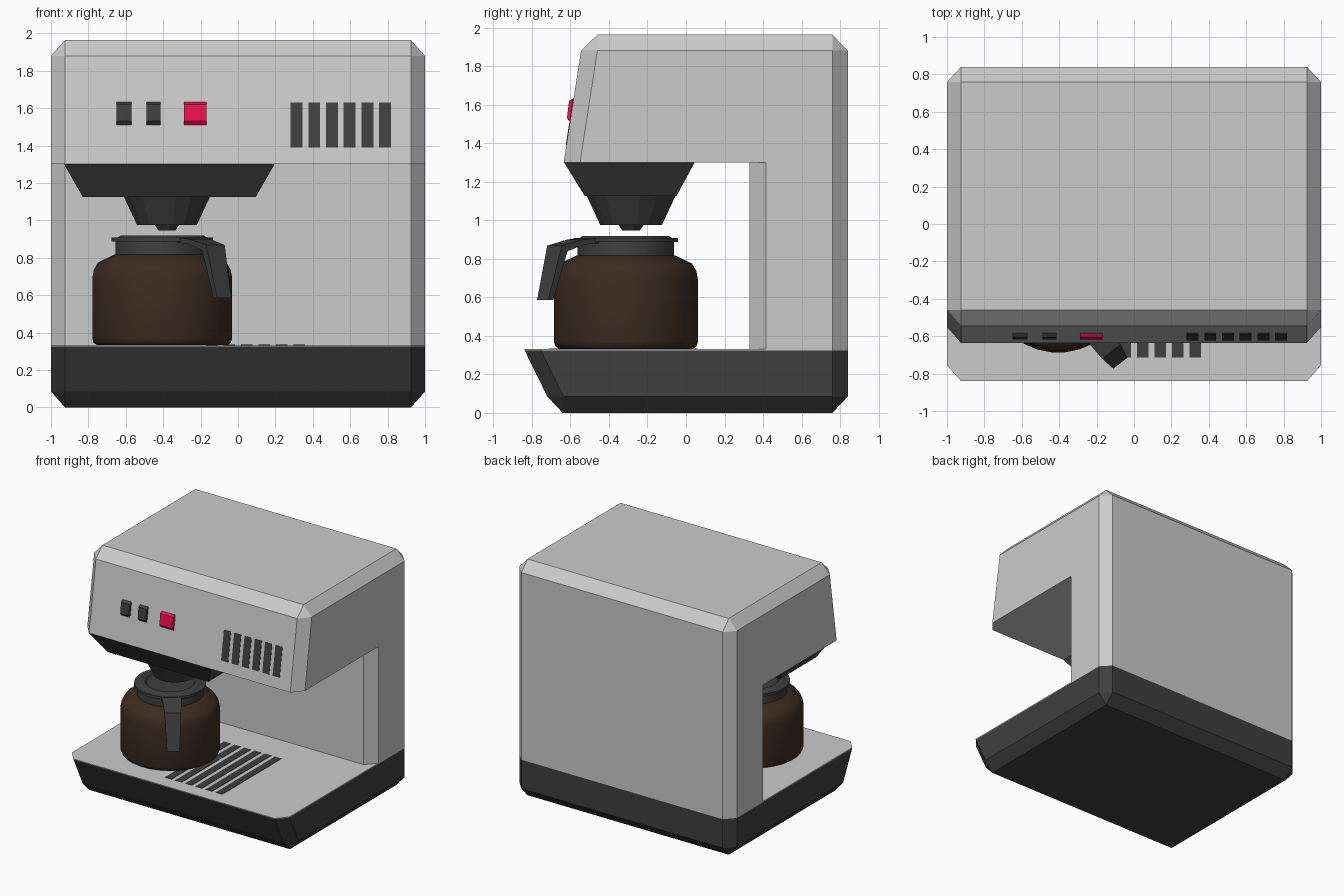
import bpy, bmesh, math
from mathutils import Matrix

if "Cube" in bpy.data.objects:
    bpy.data.objects.remove(bpy.data.objects["Cube"])


def material(name, rgb):
    m = bpy.data.materials.new(name)
    m.diffuse_color = (*rgb, 1)
    m.use_nodes = True
    m.node_tree.nodes["Principled BSDF"].inputs["Base Color"].default_value = m.diffuse_color
    return m


DARK = material("dark_plastic", (0.05, 0.05, 0.05))
RED = material("red_plastic", (0.85, 0.005, 0.08))
COFFEE = material("coffee_glass", (0.045, 0.025, 0.015))


def finish(bm, name, mat=None, smooth=None):
    bmesh.ops.remove_doubles(bm, verts=bm.verts, dist=0.0005)
    bmesh.ops.recalc_face_normals(bm, faces=bm.faces)
    if smooth is None:
        bmesh.ops.dissolve_limit(bm, angle_limit=0.01, verts=bm.verts, edges=bm.edges)
    me = bpy.data.meshes.new(name)
    bm.to_mesh(me)
    bm.free()
    if mat:
        me.materials.append(mat)
    if smooth:
        for p in me.polygons:
            p.use_smooth = True
        me.set_sharp_from_angle(angle=math.radians(smooth))
    ob = bpy.data.objects.new(name, me)
    bpy.context.collection.objects.link(ob)
    return ob


def loft(name, rings, mat=None, smooth=None, matrix=None):
    """Skin a stack of equal-length rings and cap both ends."""
    bm = bmesh.new()
    vs = [[bm.verts.new(p) for p in r] for r in rings]
    n = len(vs[0])
    for a, b in zip(vs, vs[1:]):
        for i in range(n):
            j = (i + 1) % n
            bm.faces.new((a[i], a[j], b[j], b[i]))
    bm.faces.new(vs[0])
    bm.faces.new(vs[-1])
    if matrix:
        bm.transform(matrix)
    return finish(bm, name, mat, smooth)


def plan(z, front, inset=False):
    """Chamfered outline with straight back; inset gives the bevelled rectangle."""
    if inset:
        w, i, b, c, d = 0.925, 0.925, 0.76, 0.76, 0
    else:
        w, i, b, c, d = 1, 0.925, 0.84, 0.76, 0.085
    half = [(i, b), (w, c), (w, 0.415), (w, front + d), (i, front)]
    return [(x, y, z) for x, y in half] + [(-x, y, z) for x, y in reversed(half)]


def box_ring(x0, x1, y0, y1, z):
    return [(x0, y0, z), (x1, y0, z), (x1, y1, z), (x0, y1, z)]


def turned(name, profile, cx, cy, sides, mat, smooth=None):
    rings = [[(cx + r * math.cos(2 * math.pi * (k + 0.5) / sides),
               cy + r * math.sin(2 * math.pi * (k + 0.5) / sides), z)
              for k in range(sides)] for r, z in profile]
    return loft(name, rings, mat, smooth)


def extrude_x(name, profile, x0, x1, mat):
    return loft(name, [[(x, y, z) for y, z in profile] for x in (x0, x1)], mat)


def face_y(z):
    """Sloped front panel of the head."""
    return -0.635 + 0.09 * (z - 1.3) / 0.58


# Base with grey deck
loft("base", [plan(0, -0.64, True), plan(0.085, -0.72), plan(0.325, -0.838)], DARK)
loft("base_deck", [plan(0.325, -0.838), plan(0.332, -0.84)])

# Rear column and overhanging head in one shell
loft("body", [plan(0.332, 0.33), plan(1.3, 0.33), plan(1.3, -0.635),
              plan(1.88, -0.545), plan(1.963, -0.46, True)])

# Filter holder, funnel and drip nozzle
loft("filter_holder", [box_ring(-0.93, 0.195, -0.633, 0.045, 1.3),
                       box_ring(-0.83, 0.095, -0.525, -0.05, 1.125)], DARK)
turned("filter_funnel", [(0.235, 1.127), (0.163, 0.975)], -0.38, -0.285, 16, DARK)
turned("drip_nozzle", [(0.068, 0.976), (0.047, 0.947)], -0.38, -0.285, 12, DARK)

# Carafe
CX, CY = -0.405, -0.312
turned("carafe", [(0.35, 0.333), (0.368, 0.345), (0.376, 0.37), (0.376, 0.69),
                  (0.368, 0.735), (0.345, 0.775), (0.255, 0.818)],
       CX, CY, 32, COFFEE, 40)
turned("carafe_lid", [(0.252, 0.81), (0.252, 0.886), (0.272, 0.886), (0.272, 0.908),
                      (0.24, 0.908), (0.225, 0.918), (0.19, 0.918), (0.18, 0.908)],
       CX, CY, 32, DARK, 30)

# Carafe handle: outer point, inner point, width
stations = [((0.235, 0.908), (0.235, 0.882), 0.16), ((0.33, 0.9), (0.33, 0.872), 0.14),
            ((0.467, 0.868), (0.43, 0.84), 0.125), ((0.545, 0.585), (0.512, 0.585), 0.095)]
rings = [[(o[0], -w / 2, o[1]), (o[0], w / 2, o[1]), (i[0], w / 2, i[1]), (i[0], -w / 2, i[1])]
         for o, i, w in stations]
loft("carafe_handle", rings, DARK,
     matrix=Matrix.Translation((CX, CY, 0)) @ Matrix.Rotation(math.radians(-52.5), 4, 'Z'))

# Push buttons
button = [(-0.57, 1.633), (face_y(1.633), 1.633), (-0.607, 1.62), (-0.618, 1.53),
          (face_y(1.51), 1.51), (-0.57, 1.51)]
for name, x0, x1, mat in (("button_left", -0.65, -0.57, DARK),
                          ("button_middle", -0.49, -0.415, DARK),
                          ("power_button", -0.29, -0.168, RED)):
    extrude_x(name, button, x0, x1, mat)

# Head vents and deck slots
vent = [(face_y(z) + d, z) for z, d in ((1.39, 0.01), (1.63, 0.01), (1.63, -0.003), (1.39, -0.003))]
slot = [(-0.715, 0.325), (-0.715, 0.335), (0.06, 0.335), (0.06, 0.325)]
for k in range(6):
    x = 0.313 + 0.0947 * k
    extrude_x(f"head_vent_{k + 1}", vent, x - 0.032, x + 0.032, DARK)
    x = -0.14 + 0.0935 * k
    extrude_x(f"deck_slot_{k + 1}", slot, x - 0.03, x + 0.03, DARK)
